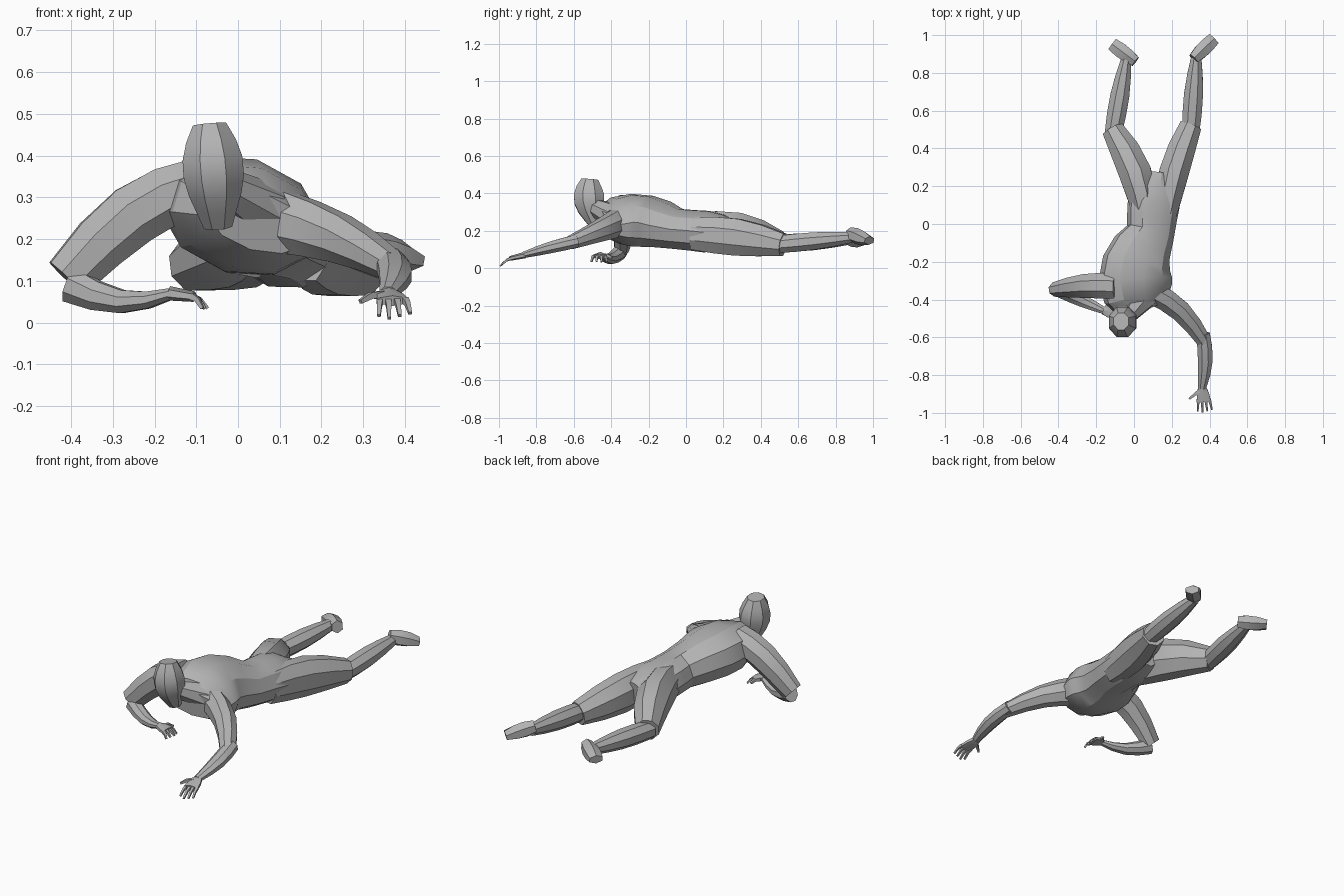
import bpy, bmesh
from math import sin, cos, pi, radians
from mathutils import Vector

default_cube = bpy.data.objects.get("Cube")
if default_cube:
    bpy.data.objects.remove(default_cube, do_unlink=True)

skin = bpy.data.materials.new("body grey")
skin.use_nodes = True
skin.diffuse_color = (.45, .45, .45, 1)
skin.node_tree.nodes["Principled BSDF"].inputs["Base Color"].default_value = skin.diffuse_color


def span(start, end, size_start, size_end, bulge=(0, 0), bend=(0, 0, 0), skew=1, steps=4):
    """Sections (centre, half sizes) that swell and bend between two joints."""
    sections = []
    for i in range(steps + 1):
        t = i / steps
        centre = Vector(start).lerp(Vector(end), t) + Vector(bend) * sin(pi * t)
        size = Vector(size_start).lerp(Vector(size_end), t) + Vector(bulge) * sin(pi * t ** skew)
        sections.append((centre, size))
    return sections


def loft(name, sections, sides=8, roll=0, up=(0, 0, 1)):
    """Skin elliptical sections, each square to the path, into a closed body part."""
    bm = bmesh.new()
    centres = [centre for centre, size in sections]
    last = len(centres) - 1
    loops = []
    for i, (centre, size) in enumerate(sections):
        along = (centres[min(i + 1, last)] - centres[max(i - 1, 0)]).normalized()
        across = along.cross(Vector(up)).normalized()
        over = across.cross(along)
        turn, lift = cos(radians(roll)), sin(radians(roll))
        across, over = across * turn + over * lift, over * turn - across * lift
        corner = size / cos(pi / sides)
        angles = [2 * pi * (k + .5) / sides for k in range(sides)]
        loops.append([bm.verts.new(centre + across * cos(a) * corner.x + over * sin(a) * corner.y)
                      for a in angles])
    for near, far in zip(loops, loops[1:]):
        for k in range(sides):
            following = (k + 1) % sides
            bm.faces.new((near[k], near[following], far[following], far[k]))
    bm.faces.new(loops[0])
    bm.faces.new(loops[-1])
    bmesh.ops.recalc_face_normals(bm, faces=bm.faces)
    mesh = bpy.data.meshes.new(name)
    bm.to_mesh(mesh)
    bm.free()
    mesh.materials.append(skin)
    part = bpy.data.objects.new(name, mesh)
    bpy.context.collection.objects.link(part)
    bpy.ops.object.select_all(action='DESELECT')
    part.select_set(True)
    bpy.context.view_layer.objects.active = part
    bpy.ops.object.shade_smooth_by_angle(angle=radians(30))


# Torso: chest and abdomen share the waist, rolled so the right side is raised
waist, waist_size = (.085, -.05, .21), (.125, .105)
chest = span((.05, -.45, .24), waist, (.13, .065), waist_size,
             bulge=(.062, .052), bend=(-.06, 0, .03), skew=.7, steps=5)
abdomen = span(waist, (.125, .27, .18), waist_size, (.05, .065),
               bulge=(.05, .025), skew=1.4)
loft("torso", chest + abdomen[1:], sides=10, roll=-16)

# Neck and head
loft("neck", span((.035, -.38, .275), (-.035, -.49, .325), (.085, .066), (.042, .045), steps=2))
loft("head", span((-.048, -.488, .23), (-.068, -.515, .474), (.034, .028), (.04, .045),
                  bulge=(.036, .044), bend=(0, -.015, 0), skew=1.2, steps=6), up=(0, -1, 0))

# Thighs
hip_size, knee_size = (.055, .085), (.058, .06)
loft("right_thigh", span((.055, .04, .205), (-.112, .5, .135), hip_size, knee_size,
                         bulge=(.03, .034), bend=(.035, 0, .02)))
loft("left_thigh", span((.165, .03, .185), (.3, .52, .125), hip_size, knee_size,
                        bulge=(.022, .026), bend=(-.02, 0, .01)))

# Shins
calf_size, ankle_size, calf_bulge = (.045, .045), (.026, .028), (.015, .01)
loft("right_shin", span((-.11, .48, .13), (-.04, .88, .155), calf_size, ankle_size, calf_bulge))
loft("left_shin", span((.3, .48, .125), (.33, .89, .165), calf_size, ankle_size, calf_bulge))

# Feet, soles turned up and toes pointing outward
heel_size, toe_size, instep = (.028, .03), (.034, .02), (.008, .012)
loft("right_foot", span((.008, .86, .16), (-.115, .952, .145), heel_size, toe_size, instep, steps=3),
     sides=6)
loft("left_foot", span((.315, .875, .185), (.422, .98, .147), heel_size, toe_size, instep, steps=3),
     sides=6)

# Right arm: elbow out, forearm folded under the head
loft("right_upper_arm", span((-.09, -.33, .33), (-.41, -.345, .105), (.068, .065), (.038, .056),
                             bulge=(.01, .012), bend=(0, .01, .04)))
loft("right_forearm", span((-.4, -.35, .09), (-.155, -.46, .07), (.036, .042), (.018, .013),
                           bulge=(.006, 0), bend=(0, 0, -.03)))

# Left arm: stretched forward
loft("left_upper_arm", span((.09, -.36, .245), (.37, -.62, .135), (.06, .075), (.038, .034),
                            bulge=(.006, .002), bend=(.015, .03, .01)))
loft("left_forearm", span((.365, -.58, .145), (.36, -.87, .07), (.036, .034), (.021, .016),
                          bulge=(.01, .006), bend=(.015, 0, .003)))

# Hands
wrist_size, palm_size = (.02, .015), (.037, .011)
loft("right_hand", span((-.165, -.458, .07), (-.105, -.465, .062), wrist_size, palm_size,
                        bulge=(.004, 0), steps=2), sides=6)
loft("left_hand", span((.36, -.86, .07), (.37, -.94, .052), wrist_size, palm_size,
                       bulge=(.004, 0), steps=2), sides=6)


def finger(name, knuckle, tip, radius=.008):
    """A tapering four-sided finger, arched in the middle."""
    loft(name, span(knuckle, tip, (radius, radius), (radius / 2, radius / 2),
                    bend=(0, 0, .007), steps=2), sides=4)


# Fingers, fanned from the middle of each palm, and thumbs
for i, label in enumerate(("index", "middle", "ring", "little")):
    fan = .02 * (i - 1.5)
    short = .006 * abs(i - 1)
    finger(f"left_{label}_finger", (.37 + fan, -.93, .054), (.375 + fan * 1.25, short - .995, .01 + short))
    finger(f"right_{label}_finger", (-.11, -.465 - fan, .062), (-.073 - short, -.465 - fan * 1.35, .034))
finger("left_thumb", (.345, -.885, .066), (.293, -.925, .05), radius=.01)
finger("right_thumb", (-.145, -.44, .068), (-.12, -.395, .055), radius=.01)
